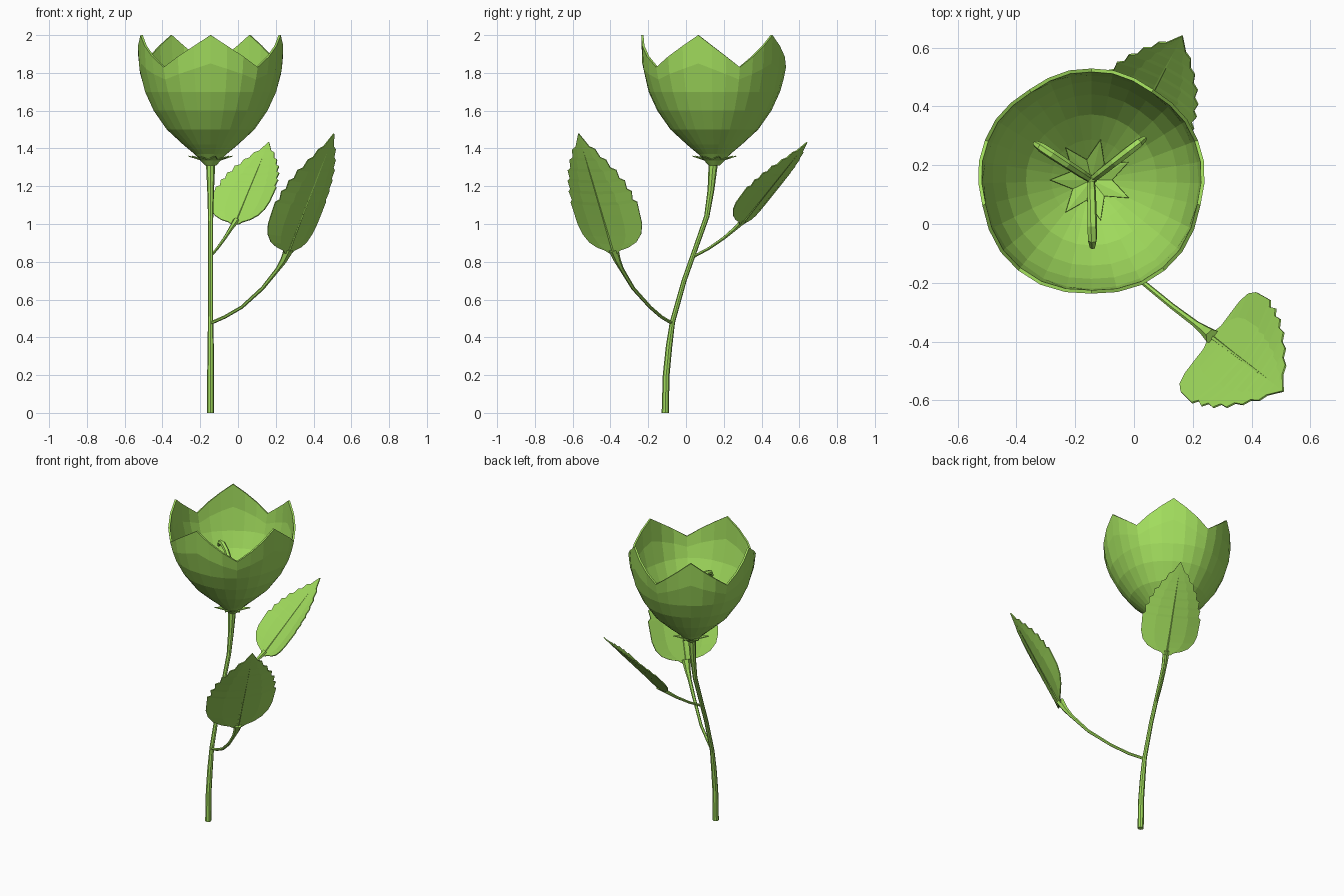
import bpy, math
from mathutils import Vector

if "Cube" in bpy.data.objects:
    bpy.data.objects.remove(bpy.data.objects["Cube"])

green = bpy.data.materials.new("leaf_green")
green.diffuse_color = (0.36, 0.72, 0.11, 1)
green.use_nodes = True
green.node_tree.nodes["Principled BSDF"].inputs["Base Color"].default_value = green.diffuse_color


def make(name, verts, faces, thickness=0):
    mesh = bpy.data.meshes.new(name)
    mesh.from_pydata([tuple(v) for v in verts], [], faces)
    mesh.materials.append(green)
    ob = bpy.data.objects.new(name, mesh)
    bpy.context.collection.objects.link(ob)
    if thickness:
        mod = ob.modifiers.new("thickness", 'SOLIDIFY')
        mod.thickness = thickness
        mod.offset = -1
    return ob


def interp(table, x):
    for (x0, y0), (x1, y1) in zip(table, table[1:]):
        if x <= x1:
            return y0 + (y1 - y0) * (x - x0) / (x1 - x0)
    return table[-1][1]


def tube(name, pts, radii, sides=6):
    pts = [Vector(p) for p in pts]
    verts, faces, n = [], [], len(pts)
    ref = None
    for k, p in enumerate(pts):
        d = (pts[min(k + 1, n - 1)] - pts[max(k - 1, 0)]).normalized()
        if ref is None:
            ref = d.orthogonal()
        ref = (ref - d * ref.dot(d)).normalized()
        side = d.cross(ref)
        for i in range(sides):
            a = math.tau * i / sides
            verts.append(p + radii[k] * (math.cos(a) * ref + math.sin(a) * side))
    for k in range(n - 1):
        for i in range(sides):
            j = (i + 1) % sides
            faces.append((k * sides + i, k * sides + j,
                          (k + 1) * sides + j, (k + 1) * sides + i))
    faces.append(tuple(reversed(range(sides))))
    faces.append(tuple(range((n - 1) * sides, n * sides)))
    return make(name, verts, faces)


CX, CY = -0.145, 0.15

# Curved stem
stem = [(-0.11, 0), (-0.105, 0.2), (-0.09, 0.35), (-0.072, 0.48), (-0.01, 0.7),
        (0.05, 0.87), (0.11, 1.04), (0.132, 1.18), (0.145, 1.33)]
tube("stem", [(CX, y, z) for y, z in stem],
     [.019, .018, .017, .014, .013, .013, .014, .018, .025], 8)

# Flower cup: five joined petals with pointed tips, front petal widest
profile = [(1.31, .03), (1.37, .085), (1.42, .145), (1.50, .232), (1.6, .302),
           (1.7, .348), (1.8, .376), (1.88, .385), (2.0, .387)]
levels = [1.31, 1.37, 1.42, 1.5, 1.6, 1.7]
# angle from the front and radius factor, at tip, valley, tip, valley, tip, valley
corners = [(0, 1.0), (39, 1.045), (77, .985), (110.5, 1.02), (145.5, .965), (180, 1.0)]
SUB = 3
half = []
for k in range(5):
    for s in range(SUB):
        f = s / SUB
        a = corners[k][0] * (1 - f) + corners[k + 1][0] * f
        w = corners[k][1] * (1 - f) + corners[k + 1][1] * f
        half.append((a, w, f if k % 2 == 0 else 1 - f))
half.append((180, 1.0, 1))
columns = half + [(360 - a, w, off) for a, w, off in reversed(half[1:-1])]
N = len(columns)
verts, faces = [], []
for row in range(len(levels) + 2):
    for a, w, off in columns:
        a = math.radians(a - 90)
        top = 2.0 - 0.17 * off
        if row < len(levels):
            z = levels[row]
        else:
            z = levels[-1] + (top - levels[-1]) * (0.5, 1)[row - len(levels)]
        r = interp(profile, z) * (1 + (w - 1) * min(1, max(0, (z - 1.45) / .35)))
        verts.append((CX + r * math.cos(a), CY + r * math.sin(a), z))
for row in range(len(levels) + 1):
    for i in range(N):
        j = (i + 1) % N
        faces.append((row * N + i, row * N + j, (row + 1) * N + j, (row + 1) * N + i))
faces.append(tuple(reversed(range(N))))
make("flower_cup", verts, faces, 0.012)


# Pointed stars: sepals under the cup and a small one inside it
def star(name, points, r_out, r_in, z_mid, z_tip, z_valley, turn):
    v, f = [(CX, CY, z_mid)], []
    n = points * 2
    for i in range(n):
        a = math.tau * i / n + turn
        r, z = (r_in, z_valley) if i % 2 else (r_out, z_tip)
        v.append((CX + r * math.cos(a), CY + r * math.sin(a), z))
        f.append((0, 1 + i, 1 + (i + 1) % n))
    make(name, v, f, 0.005)


star("sepals", 8, 0.118, 0.065, 1.325, 1.362, 1.345, 0.2)
star("inner_sepals", 7, 0.14, 0.07, 1.37, 1.445, 1.40, 0.45)

# Pistil: central column with three curling arms
tube("pistil_column", [(CX, CY, 1.32), (CX, CY, 1.45), (CX, CY, 1.6)], [.022, .014, .012])
for k, ang in enumerate((-89, 38, 147)):
    c, s = math.cos(math.radians(ang)), math.sin(math.radians(ang))
    arm = [(0.0, 1.575), (0.04, 1.63), (0.1, 1.68), (0.16, 1.7), (0.205, 1.69), (0.228, 1.66)]
    tube(f"pistil_arm_{k + 1}", [(CX + r * c, CY + r * s, z) for r, z in arm],
         [.012, .015, .016, .017, .016, .01])

# Leaves: serrated, slightly cupped blades with a fine midrib
outline = [(0, .025), (.025, .05), (.045, .105), (.08, .155), (.14, .193), (.22, .212),
           (.32, .216), (.42, .21), (.55, .192), (.68, .152), (.8, .1), (.9, .05), (1, 0)]


def leaf(name, base, tip, scale):
    base, tip = Vector(base), Vector(tip)
    axis = tip - base
    lat = axis.cross(Vector((0, 0, 1))).normalized()
    nor = lat.cross(axis).normalized()
    # stations: smooth base, then pairs that make forward-pointing teeth
    stations = [(t, w) for t, w in outline[:7]]
    teeth = 6
    for k in range(teeth):
        t = .4 + .56 * k / teeth
        stations.append((t, interp(outline, t) + .008))
        stations.append((t + .025, interp(outline, t + .025) - .01))
    stations.append((1, .001))
    fr = (-1, -.55, 0, .55, 1)
    v, f = [], []
    for t, w in stations:
        w *= scale
        for q in fr:
            h = 0.9 * (w * q) ** 2 / scale
            v.append(base + axis * t + lat * w * q + nor * h)
    for k in range(len(stations) - 1):
        for q in range(4):
            a = k * 5 + q
            f.append((a, a + 1, a + 6, a + 5))
    make(name + "_blade", v, f, 0.006)
    rib = [base + axis * t - nor * 0.003 for t in (0, .3, .65, .99)]
    tube(name + "_midrib", rib, [.009, .006, .005, .002], 5)


tube("front_leaf_stalk", [(-.145, -.075, .475), (-.07, -.13, .508), (.02, -.19, .56), (.13, -.28, .66),
                          (.21, -.34, .76), (.24, -.362, .805), (.268, -.384, .865)],
     [.009, .009, .009, .01, .012, .018, .027])
leaf("front_leaf", (.262, -.382, .845), (.505, -.567, 1.48), 1.0)

tube("back_leaf_stalk", [(CX, .045, .83), (-.11, .12, .87), (-.07, .2, .925), (-.035, .265, .98),
                         (-.008, .305, 1.02)], [.008, .008, .009, .012, .018])
leaf("back_leaf", (-.018, .29, 1.0), (.163, .638, 1.435), 0.82)
